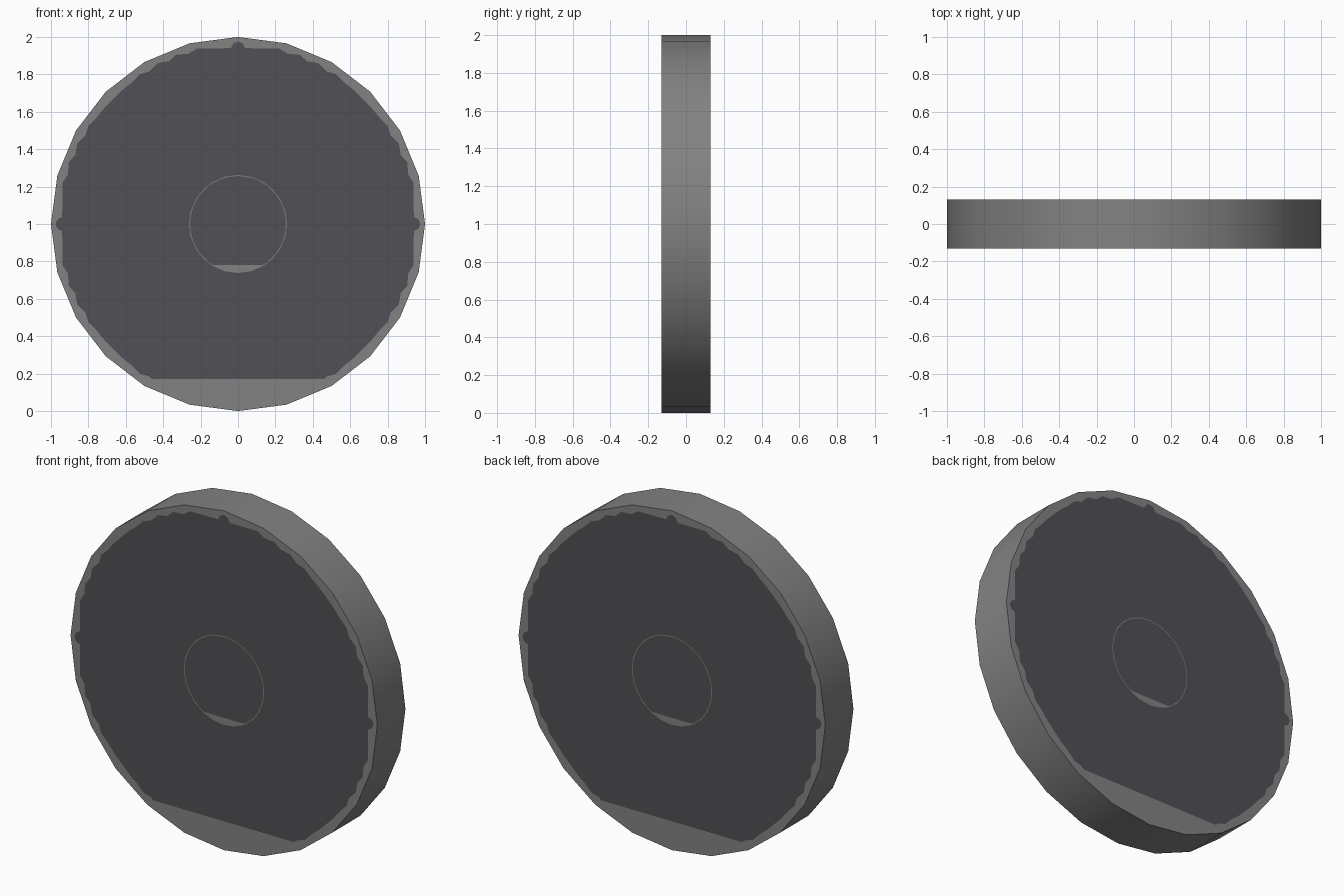
import bpy, bmesh, math

if "Cube" in bpy.data.objects:
    bpy.data.objects.remove(bpy.data.objects["Cube"])

HALF = 0.131   # half thickness
SIDES = 24


def material(name, rgb):
    m = bpy.data.materials.new(name)
    m.diffuse_color = (*rgb, 1)
    m.use_nodes = True
    m.node_tree.nodes["Principled BSDF"].inputs["Base Color"].default_value = m.diffuse_color
    return m


def circle(r, n=SIDES):
    return [(r * math.cos(math.tau * i / n), r * math.sin(math.tau * i / n)) for i in range(n)]


def clip_below(points, low):
    """Cut a closed outline flat at height low."""
    out = []
    for i, (x, z) in enumerate(points):
        px, pz = points[i - 1]
        if (z < low) != (pz < low):
            t = (low - pz) / (z - pz)
            out.append((px + t * (x - px), low))
        if z >= low:
            out.append((x, z))
    return out


# Ragged edge of the dark face: one octant, mirrored all the way round
octant = [(0, .975), (.025, .965), (.038, .94), (.22, .938), (.265, .91), (.33, .905),
          (.37, .87), (.43, .86), (.475, .815), (.525, .80), (.57, .755), (.62, .715)]
quarter = octant + [(z, x) for x, z in reversed(octant)][:-1]
ragged = []
for k in range(4):
    c, s = (1, 0, -1, 0)[k], (0, 1, 0, -1)[k]
    ragged += [(x * c + z * s, z * c - x * s) for x, z in quarter]

outlines = [circle(1), clip_below(ragged, -.83), circle(.262),
            clip_below(circle(.256, 48), -.22)]

bm = bmesh.new()
rims = []
for y in (-HALF, HALF):
    loops = []
    for pts in outlines:
        vs = [bm.verts.new((x, y, z + 1)) for x, z in pts]
        es = [bm.edges.new((vs[i - 1], vs[i])) for i in range(len(vs))]
        loops.append((vs, es))
    rims.append(loops[0][0])
    # Border, dark face, thin ring, dark hub
    for i in range(4):
        edges = loops[i][1] + (loops[i + 1][1] if i < 3 else [])
        res = bmesh.ops.triangle_fill(bm, use_beauty=True, use_dissolve=False, edges=edges,
                                      normal=(0, 1 if y > 0 else -1, 0))
        for f in res["geom"]:
            if isinstance(f, bmesh.types.BMFace):
                f.material_index = i % 2
                f.normal_update()
                if f.normal.y * y < 0:
                    f.normal_flip()

# Outer tread
a, b = rims
for i in range(SIDES):
    f = bm.faces.new((a[i - 1], b[i - 1], b[i], a[i]))
    f.normal_update()
    mid = f.calc_center_median()
    if f.normal.x * mid.x + f.normal.z * (mid.z - 1) < 0:
        f.normal_flip()

mesh = bpy.data.meshes.new("wheel")
bm.to_mesh(mesh)
bm.free()
mesh.materials.append(material("mid grey", (.225, .225, .227)))
mesh.materials.append(material("dark grey", (.082, .080, .090)))
wheel = bpy.data.objects.new("wheel", mesh)
bpy.context.collection.objects.link(wheel)
bpy.context.view_layer.objects.active = wheel
wheel.select_set(True)
bpy.ops.object.shade_smooth_by_angle(angle=math.radians(30))
